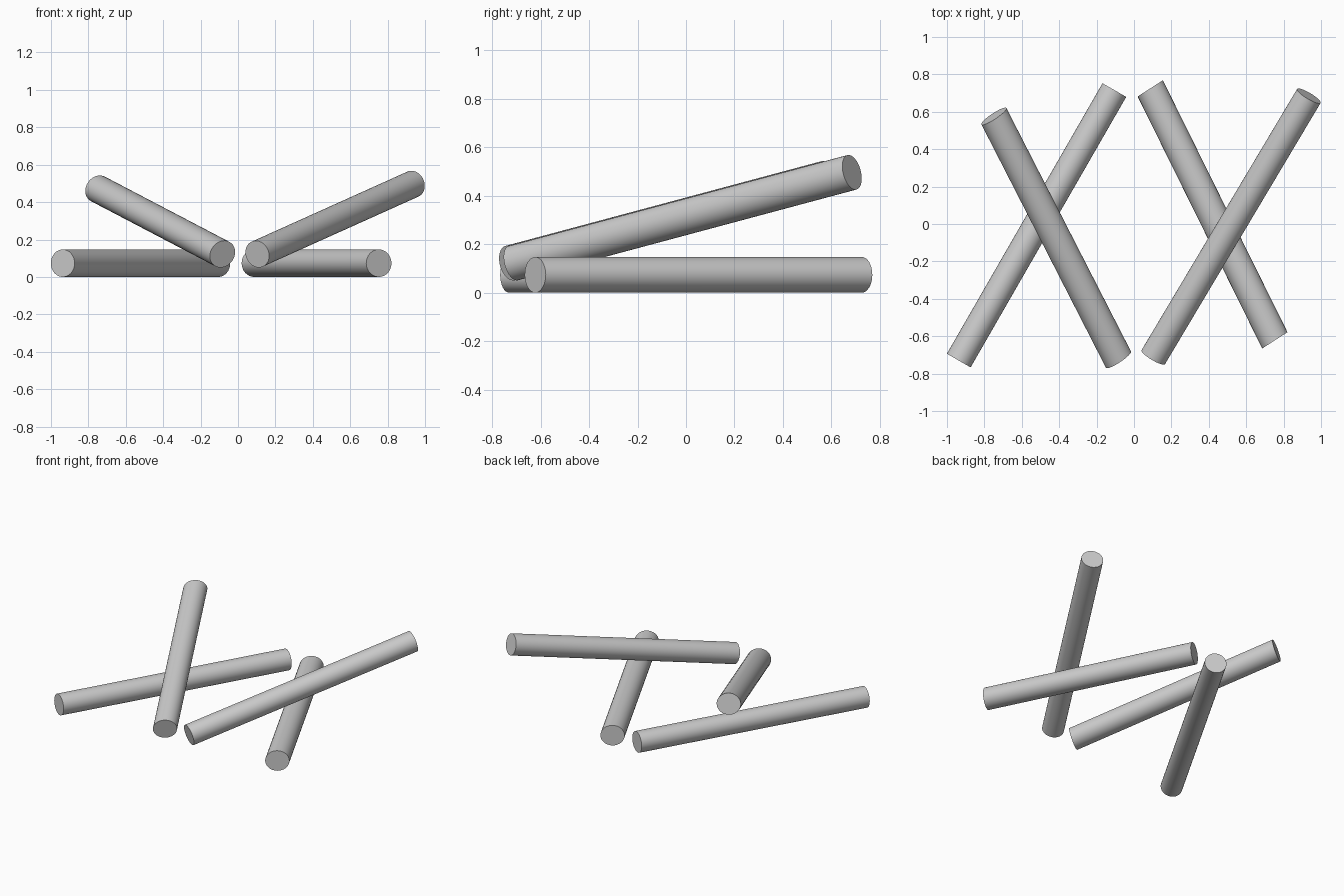
import bpy, bmesh, math
from mathutils import Matrix, Vector

if "Cube" in bpy.data.objects:
    bpy.data.objects.remove(bpy.data.objects["Cube"])

R = 0.0735   # log radius in height


def log(name, base, axis, side, tilt):
    """Cylinder from base along axis; side is the cap's horizontal half-width."""
    rot = Matrix.Rotation(tilt, 3, 'X')
    u, w, a = rot @ Vector(side), rot @ Vector((0, 0, R)), rot @ Vector(axis)
    c = Vector(base) + a / 2
    mat = Matrix([(u[i], w[i], a[i], c[i]) for i in range(3)] + [(0, 0, 0, 1)])
    bm = bmesh.new()
    bmesh.ops.create_cone(bm, cap_ends=True, segments=32, radius1=1, radius2=1, depth=1)
    bm.transform(mat)
    bmesh.ops.recalc_face_normals(bm, faces=bm.faces)
    me = bpy.data.meshes.new(name)
    bm.to_mesh(me)
    bm.free()
    ob = bpy.data.objects.new(name, me)
    bpy.context.collection.objects.link(ob)
    bpy.ops.object.select_all(action='DESELECT')
    ob.select_set(True)
    bpy.context.view_layer.objects.active = ob
    bpy.ops.object.shade_smooth_by_angle(angle=math.radians(30))


LONG, LONG_SIDE = (0.832, 1.446, 0), (0.0635, -0.0365, 0)
SHORT, SHORT_SIDE = (-0.666, 1.347, 0), (0.0675, 0.0435, 0)
TILT = math.radians(15)

# Logs lying on the ground
log("left_ground_log", (-0.937, -0.730, R), LONG, LONG_SIDE, 0)
log("right_ground_log", (0.753, -0.622, R), SHORT, SHORT_SIDE, 0)

# Logs leaning across them
log("left_leaning_log", (-0.083, -0.725, 0.122), SHORT, SHORT_SIDE, TILT)
log("right_leaning_log", (0.103, -0.712, 0.122), LONG, LONG_SIDE, TILT)
